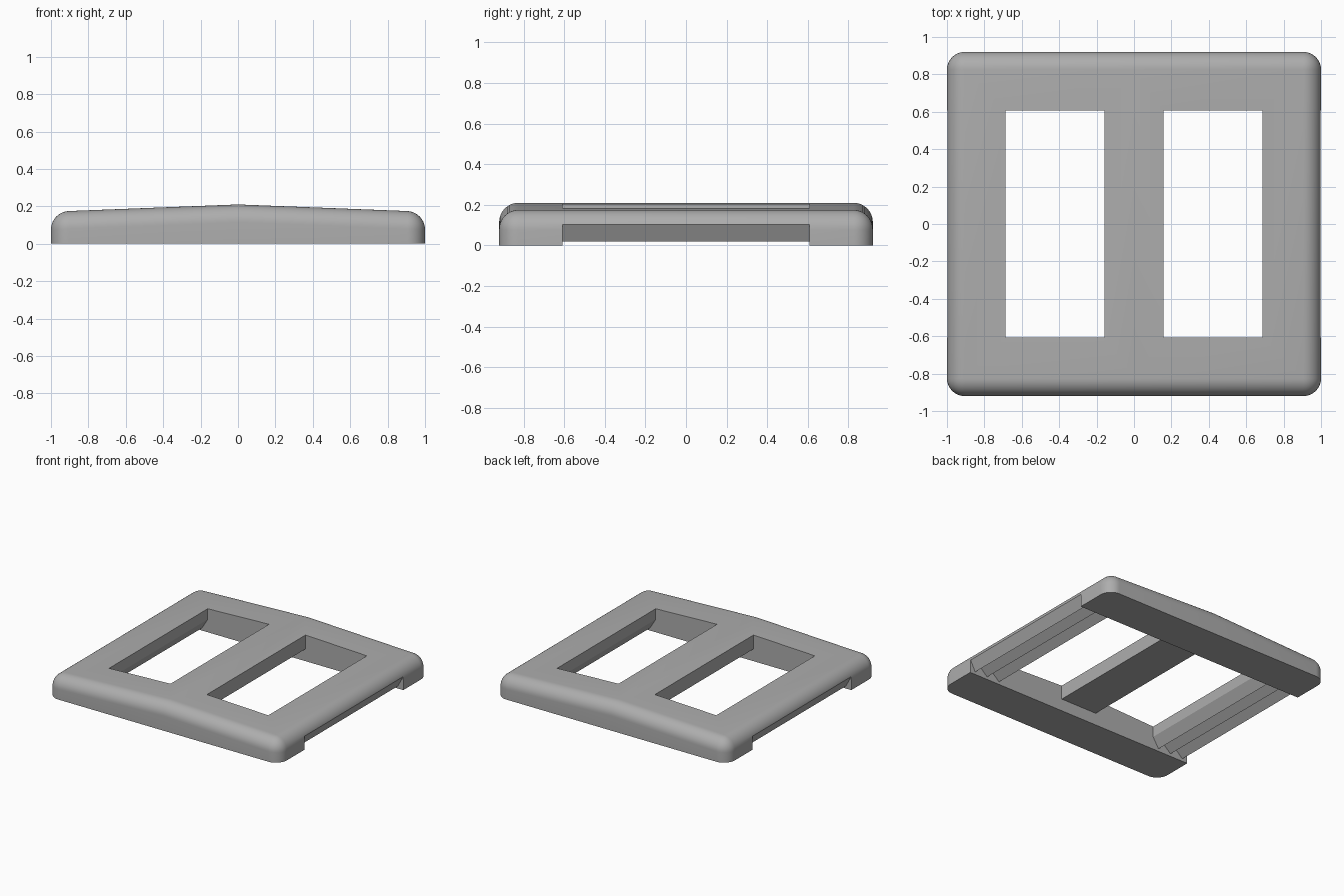
import bpy
import bmesh
import math

cube = bpy.data.objects.get("Cube")
if cube:
    bpy.data.objects.remove(cube, do_unlink=True)

HALF_DEPTH = 0.92
OPENING = 0.607

grey = bpy.data.materials.new("mid grey")
grey.use_nodes = True
colour = (0.42, 0.42, 0.42, 1)
grey.diffuse_color = colour
grey.node_tree.nodes["Principled BSDF"].inputs["Base Color"].default_value = colour


def prism(name, half_profile, half_length, round_edges=0):
    """Mirror an x-z half profile and extrude it along y."""
    mirrored = [(-x, z) for x, z in reversed(half_profile) if x > 0]
    bm = bmesh.new()
    verts = [bm.verts.new((x, -half_length, z)) for x, z in half_profile + mirrored]
    face = bm.faces.new(verts)
    grown = bmesh.ops.extrude_face_region(bm, geom=[face])["geom"]
    for v in grown:
        if isinstance(v, bmesh.types.BMVert):
            v.co.y = half_length
    bmesh.ops.recalc_face_normals(bm, faces=bm.faces)
    if round_edges:
        # Round every outer edge except the flat base and the shallow ridge
        edges = [e for e in bm.edges
                 if max(v.co.z for v in e.verts) > 0.01
                 and e.calc_face_angle() > math.radians(30)]
        bmesh.ops.bevel(bm, geom=edges, offset=round_edges, segments=10,
                        profile=0.5, affect='EDGES', clamp_overlap=True)
    mesh = bpy.data.meshes.new(name)
    bm.to_mesh(mesh)
    bm.free()
    mesh.materials.append(grey)
    obj = bpy.data.objects.new(name, mesh)
    bpy.context.collection.objects.link(obj)
    return obj


# Rounded plate with a shallow central ridge
frame = prism("strap_buckle_frame",
              [(0, 0), (1, 0), (1, 0.171), (0, 0.21)], HALF_DEPTH, 0.095)

# Strap passage: toothed underside of the side bars, windows, raised centre bar
teeth = [(1, 0.11)]
for i in range(3):
    tip = 0.955 - 0.11 * i
    teeth += [(tip, 0.02), (tip - 0.055, 0.07)]
teeth[-1] = (0.686, 0.10)
passage = ([(0, -0.2), (1.2, -0.2), (1.2, 0.11)] + teeth
           + [(0.686, 0.5), (0.157, 0.5), (0.157, 0.095), (0, 0.095)])
cutter = prism("passage_cutter", passage, OPENING)
cutter.hide_render = True

cut = frame.modifiers.new("strap passage", 'BOOLEAN')
cut.operation = 'DIFFERENCE'
cut.solver = 'EXACT'
cut.object = cutter

bpy.ops.object.select_all(action='DESELECT')
frame.select_set(True)
bpy.context.view_layer.objects.active = frame
bpy.ops.object.modifier_apply(modifier=cut.name)
bpy.data.objects.remove(cutter, do_unlink=True)
bpy.ops.object.shade_smooth_by_angle(angle=math.radians(30))
